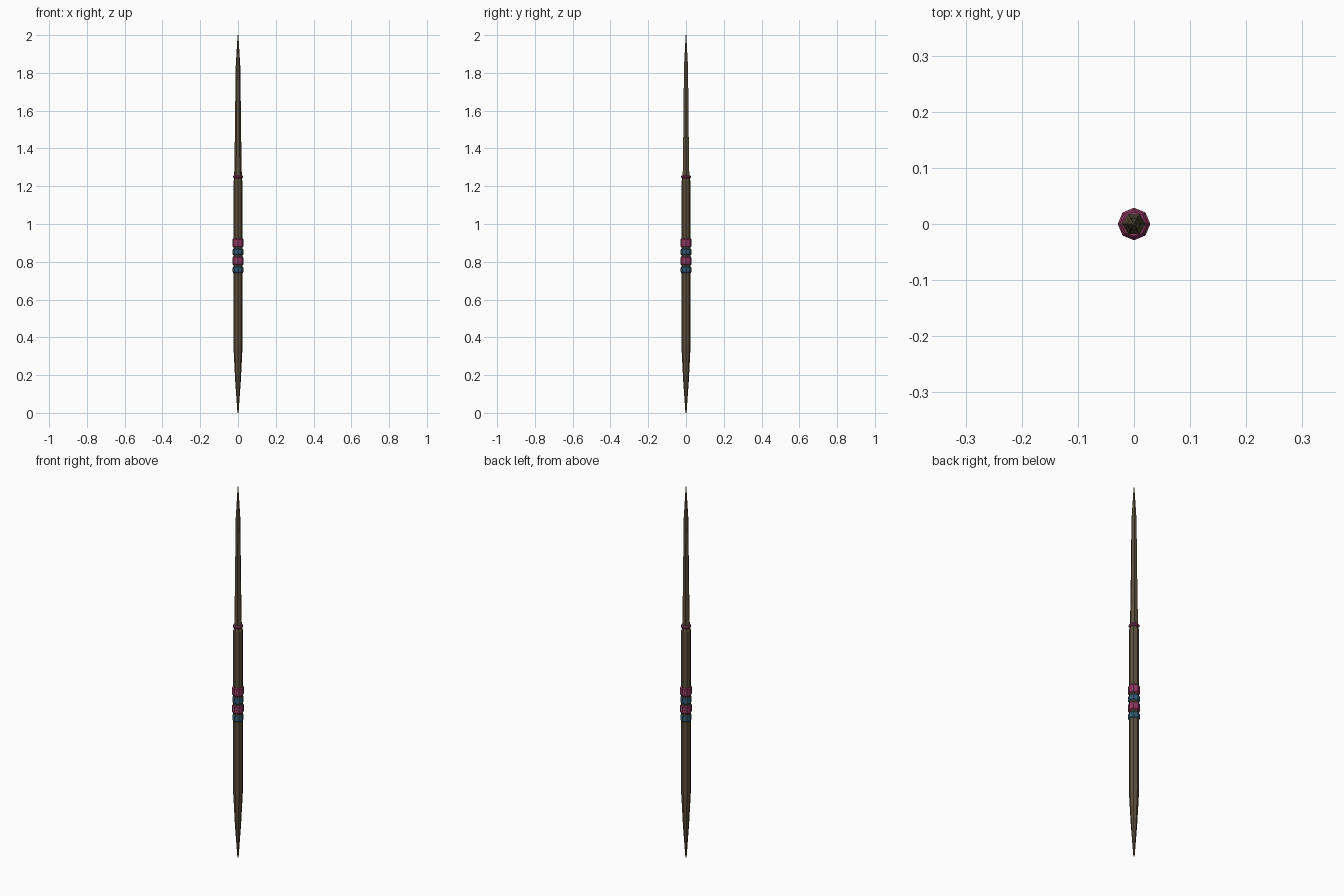
import bpy, bmesh, math

if "Cube" in bpy.data.objects:
    bpy.data.objects.remove(bpy.data.objects["Cube"])

def material(name, col):
    m = bpy.data.materials.new(name)
    m.diffuse_color = (*col, 1)
    m.use_nodes = True
    m.node_tree.nodes["Principled BSDF"].inputs["Base Color"].default_value = m.diffuse_color
    return m

wood = material("dark wood", (0.105, 0.078, 0.045))
pink = material("pink wrap", (0.27, 0.04, 0.115))
blue = material("blue wrap", (0.035, 0.11, 0.17))

def lathe(name, profile, sides, mat):
    """Flat-faced turned part from (radius, z) pairs."""
    bm = bmesh.new()
    rings = [[bm.verts.new((r * math.cos(2 * math.pi * i / sides),
                            r * math.sin(2 * math.pi * i / sides), z))
              for i in range(sides)] for r, z in profile]
    for a, b in zip(rings, rings[1:]):
        for i in range(sides):
            j = (i + 1) % sides
            bm.faces.new((a[i], a[j], b[j], b[i]))
    bm.faces.new(rings[0][::-1])
    bm.faces.new(rings[-1])
    me = bpy.data.meshes.new(name)
    bm.to_mesh(me)
    bm.free()
    me.materials.append(mat)
    ob = bpy.data.objects.new(name, me)
    bpy.context.collection.objects.link(ob)

# eight-sided shaft with tapered butt and shoulder
lathe("shaft", [(0.003, 0), (0.015, 0.17), (0.024, 0.35), (0.024, 1.225), (0.019, 1.245)], 8, wood)
# slender six-sided point
lathe("point", [(0.021, 1.24), (0.0195, 1.29), (0.0165, 1.48), (0.0125, 1.83), (0.002, 2.0)], 6, wood)

# grip wraps and neck ring, with slightly chamfered edges
def wrap(name, z0, z1, r, mat):
    c = 0.005
    lathe(name, [(r - 0.004, z0), (r, z0 + c), (r, z1 - c), (r - 0.004, z1)], 8, mat)

for n, (z0, z1, r, mat) in enumerate([(0.74, 0.775, 0.028, blue), (0.783, 0.827, 0.029, pink),
                                      (0.835, 0.87, 0.028, blue), (0.877, 0.923, 0.029, pink)]):
    wrap(f"grip_wrap_{n + 1}", z0, z1, r, mat)
wrap("neck_ring", 1.241, 1.257, 0.026, pink)
